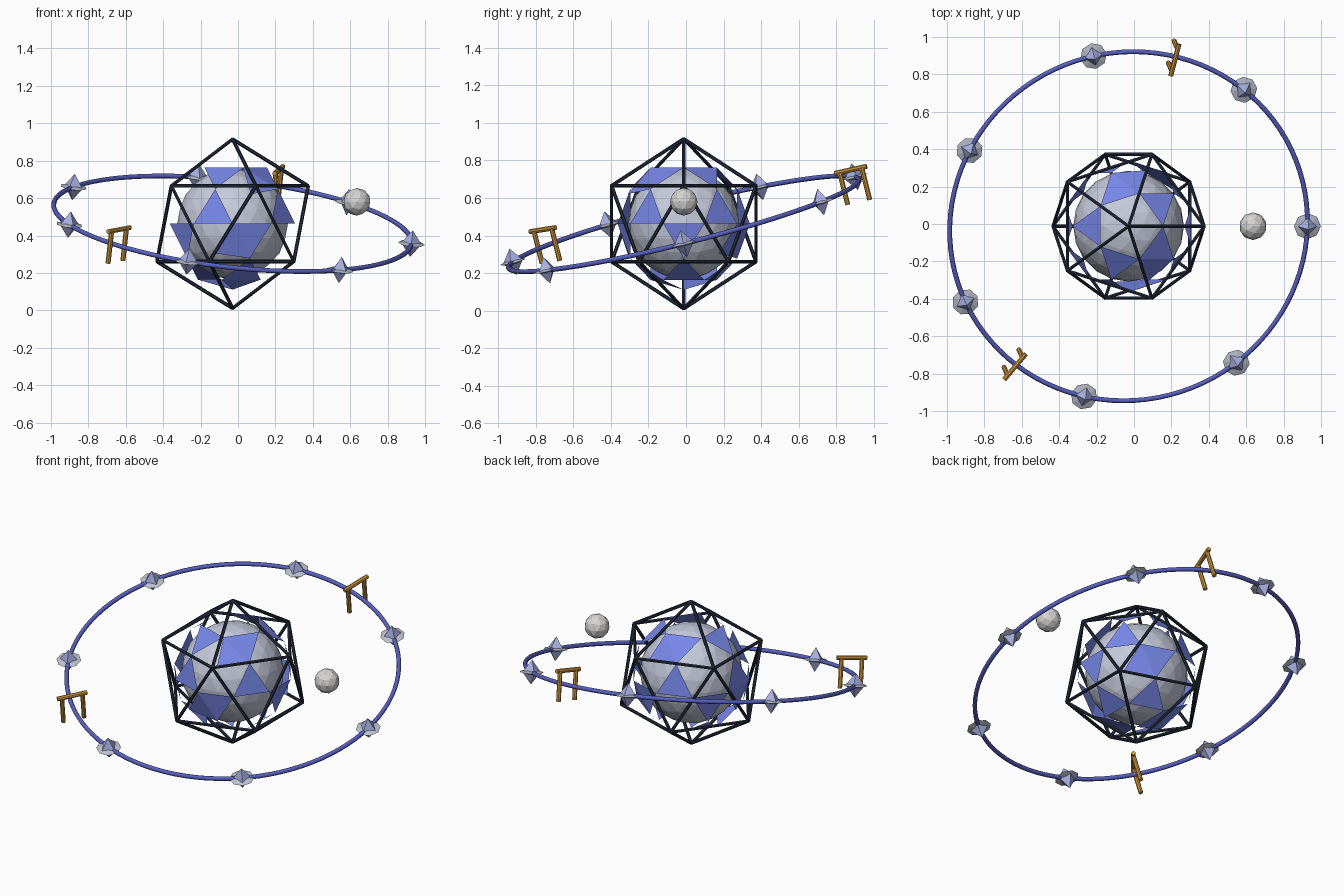
import bpy, bmesh, math
from mathutils import Vector, Matrix

if "Cube" in bpy.data.objects:
    bpy.data.objects.remove(bpy.data.objects["Cube"])

CENTER = Vector((-0.029, -0.012, 0.463))
RING_R = 0.962


def material(name, srgb):
    lin = [((c / 255 + 0.055) / 1.055) ** 2.4 for c in srgb]
    m = bpy.data.materials.new(name)
    m.diffuse_color = (*lin, 1)
    m.use_nodes = True
    m.node_tree.nodes["Principled BSDF"].inputs["Base Color"].default_value = m.diffuse_color
    return m


STONE = material("pale blue grey", (198, 203, 220))
PANEL = material("periwinkle", (120, 136, 234))
FRAME = material("dark navy", (36, 45, 60))
RING = material("indigo", (88, 96, 192))
GEM = material("lilac", (168, 176, 226))
DISC = material("light slate", (188, 193, 208))
BRONZE = material("bronze", (210, 154, 62))
MOON = material("light grey", (214, 213, 212))


def finish(name, bm, mat, matrix=Matrix(), smooth=False):
    """Turn a bmesh into a named, coloured object."""
    me = bpy.data.meshes.new(name)
    bm.to_mesh(me)
    bm.free()
    me.transform(matrix)
    me.materials.append(mat)
    for p in me.polygons:
        p.use_smooth = smooth
    ob = bpy.data.objects.new(name, me)
    bpy.context.collection.objects.link(ob)
    return ob


def add_bar(bm, a, b, r, sides):
    """Straight round bar from a to b."""
    a, b = Vector(a), Vector(b)
    rot = (b - a).to_track_quat('Z', 'Y').to_matrix().to_4x4()
    bmesh.ops.create_cone(bm, cap_ends=True, segments=sides, radius1=r, radius2=r,
                          depth=(b - a).length,
                          matrix=Matrix.Translation((a + b) / 2) @ rot)


def add_bipyramid(bm, sides, r, h):
    """Two pyramids joined base to base."""
    ring = [bm.verts.new((r * math.cos(2 * math.pi * i / sides),
                          r * math.sin(2 * math.pi * i / sides), 0)) for i in range(sides)]
    top, bottom = bm.verts.new((0, 0, h)), bm.verts.new((0, 0, -h))
    for i in range(sides):
        a, b = ring[i], ring[(i + 1) % sides]
        bm.faces.new((a, b, top))
        bm.faces.new((b, a, bottom))


def ball(name, subdivisions, r, mat, loc):
    bm = bmesh.new()
    bmesh.ops.create_icosphere(bm, subdivisions=subdivisions, radius=r)
    finish(name, bm, mat, Matrix.Translation(loc))


# Faceted core and small moon
ball("core", 3, 0.296, STONE, CENTER)
ball("moon", 2, 0.074, MOON, (0.636, -0.012, 0.58))

# Cage of struts along the edges of an icosahedron
ico = bmesh.new()
bmesh.ops.create_icosphere(ico, subdivisions=1, radius=0.452)
cage = bmesh.new()
for e in ico.edges:
    add_bar(cage, e.verts[0].co, e.verts[1].co, 0.0098, 6)
finish("cage", cage, FRAME, Matrix.Translation(CENTER))
ico.free()

# Shell of panels: the middle triangle of every cage face, plus a few corners
panels = bmesh.new()
bmesh.ops.create_icosphere(panels, subdivisions=2, radius=0.352)
panels.faces.ensure_lookup_table()
drop = []
for i, f in enumerate(panels.faces):
    middle = all(len(v.link_edges) == 6 for v in f.verts)
    if not middle and not (i < 20 and i % 3 == 0):
        drop.append(f)
bmesh.ops.delete(panels, geom=drop, context='FACES')
finish("panels", panels, PANEL, Matrix.Translation(CENTER))

# Tilted frame shared by the ring and everything on it
up = Vector((0.111, -0.252, 1)).normalized()
ax = Vector((1, 0, -0.111)).normalized()
ay = up.cross(ax)
TILT = Matrix.Translation(CENTER) @ Matrix((ax, ay, up)).transposed().to_4x4()


def on_ring(angle):
    return TILT @ Matrix.Rotation(angle, 4, 'Z') @ Matrix.Translation((RING_R, 0, 0))


# Orbit ring
bm = bmesh.new()
N, M = 96, 8
loops = []
for i in range(N):
    u = 2 * math.pi * i / N
    loop = []
    for j in range(M):
        v = 2 * math.pi * j / M
        rr = RING_R + 0.013 * math.cos(v)
        loop.append(bm.verts.new((rr * math.cos(u), rr * math.sin(u), 0.013 * math.sin(v))))
    loops.append(loop)
for i in range(N):
    a, b = loops[i], loops[(i + 1) % N]
    for j in range(M):
        k = (j + 1) % M
        bm.faces.new((a[j], b[j], b[k], a[k]))
finish("orbit_ring", bm, RING, TILT, smooth=True)

# Seven gems, each with a flat eight-sided collar
STEP = 2 * math.pi / 7
for i in range(7):
    place = on_ring(i * STEP)
    bm = bmesh.new()
    add_bipyramid(bm, 4, 0.055, 0.073)
    finish(f"gem_{i + 1}", bm, GEM, place)
    bm = bmesh.new()
    add_bipyramid(bm, 8, 0.072, 0.018)
    finish(f"gem_collar_{i + 1}", bm, DISC, place)

# Two gates straddling the ring, halfway between gems
for n, k in enumerate((1.5, 4.5)):
    bm = bmesh.new()
    for s in (-1, 1):
        add_bar(bm, (s * 0.062, 0, -0.092), (s * 0.062, 0, 0.085), 0.0135, 8)
    add_bar(bm, (-0.09, 0, 0.087), (0.09, 0, 0.087), 0.0135, 8)
    finish(f"gate_{n + 1}", bm, BRONZE, on_ring(k * STEP))
